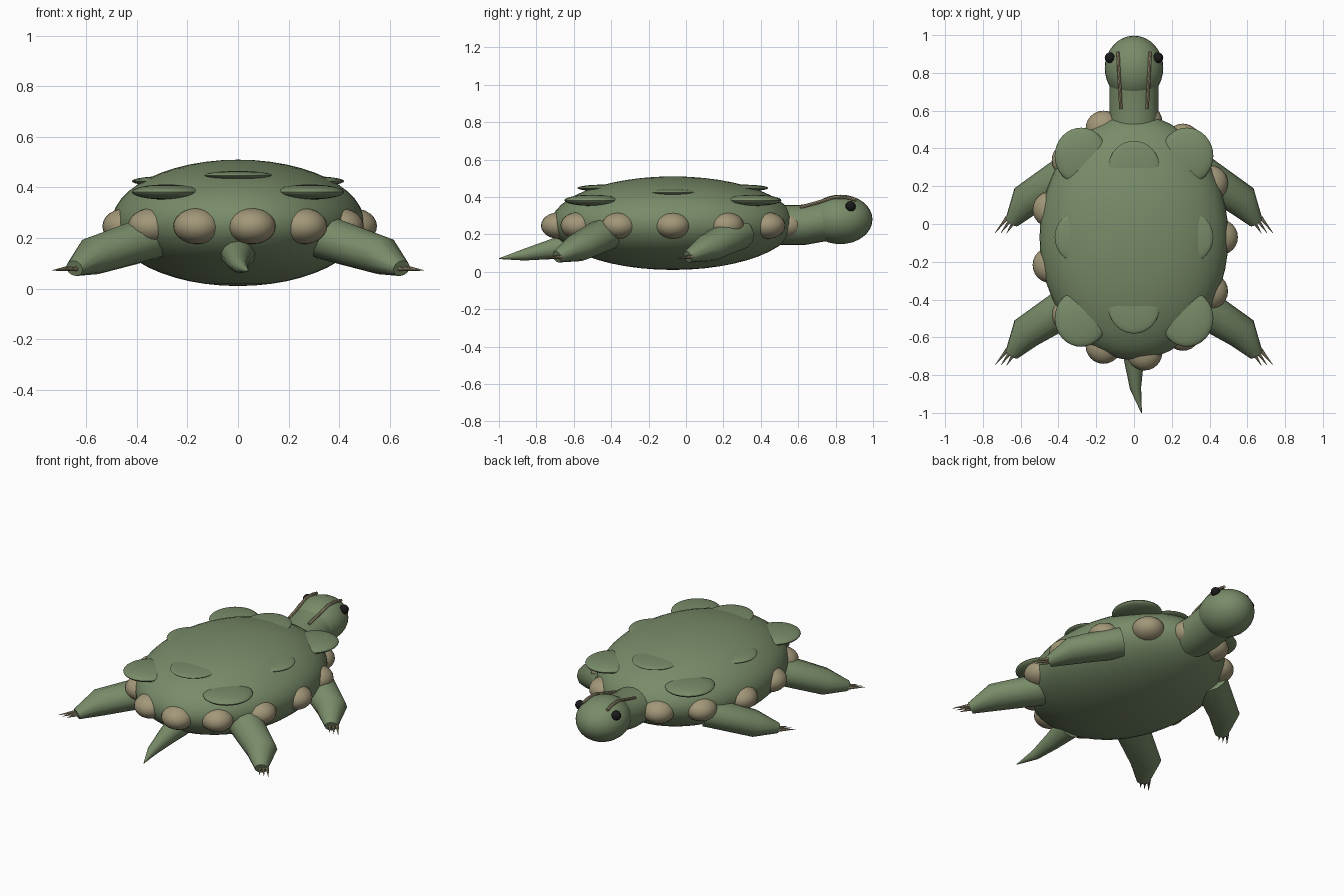
import bpy, bmesh, math
from mathutils import Vector

if "Cube" in bpy.data.objects:
    bpy.data.objects.remove(bpy.data.objects["Cube"])


def material(name, rgb):
    m = bpy.data.materials.new(name)
    m.diffuse_color = (*rgb, 1)
    m.use_nodes = True
    m.node_tree.nodes["Principled BSDF"].inputs["Base Color"].default_value = m.diffuse_color
    return m


GREEN = material("moss green", (0.19, 0.26, 0.14))
TAN = material("tan", (0.36, 0.31, 0.19))
BLACK = material("black", (0.01, 0.01, 0.01))


def finish(name, bm, mat, angle=40):
    bmesh.ops.recalc_face_normals(bm, faces=bm.faces)
    me = bpy.data.meshes.new(name)
    bm.to_mesh(me)
    bm.free()
    me.materials.append(mat)
    ob = bpy.data.objects.new(name, me)
    bpy.context.collection.objects.link(ob)
    bpy.ops.object.select_all(action='DESELECT')
    ob.select_set(True)
    bpy.context.view_layer.objects.active = ob
    bpy.ops.object.shade_smooth_by_angle(angle=math.radians(angle))
    return ob


def ellipsoid(name, centre, radii, mat, seg=32, rings=16):
    bm = bmesh.new()
    bmesh.ops.create_uvsphere(bm, u_segments=seg, v_segments=rings, radius=1)
    for v in bm.verts:
        v.co = Vector(a * r + c for a, r, c in zip(v.co, radii, centre))
    return finish(name, bm, mat)


def tube(name, points, radii, mat, sides=16, flat=1.0, angle=30):
    """Round loft along a path, flat squashes it vertically."""
    pts = [Vector(p) for p in points]
    bm = bmesh.new()
    rings = []
    for i, p in enumerate(pts):
        d = Vector()
        if i:
            d += (p - pts[i - 1]).normalized()
        if i < len(pts) - 1:
            d += (pts[i + 1] - p).normalized()
        side = d.cross(Vector((0, 0, 1))).normalized()
        up = side.cross(d).normalized()
        ring = []
        for k in range(sides):
            a = math.tau * k / sides
            ring.append(bm.verts.new(p + radii[i] * (side * math.cos(a) + up * math.sin(a) * flat)))
        rings.append(ring)
    for a, b in zip(rings, rings[1:]):
        for k in range(sides):
            n = (k + 1) % sides
            bm.faces.new((a[k], a[n], b[n], b[k]))
    bm.faces.new(rings[0])
    bm.faces.new(rings[-1])
    return finish(name, bm, mat, angle)


MID = -0.07  # centre of the shell along y

# Shell and belly
ellipsoid("shell", (0, MID, 0.26), (0.5, 0.65, 0.25), GREEN, 48, 24)

# Raised plates on the shell
for s in (-1, 1):
    ellipsoid("end_plate", (0, MID + s * 0.37, 0.448), (0.135, 0.14, 0.018), GREEN)
    ellipsoid("side_plate", (s * 0.28, MID, 0.425), (0.14, 0.14, 0.02), GREEN)
    for t in (-1, 1):
        ellipsoid("corner_plate", (s * 0.28, MID + t * 0.43, 0.382), (0.14, 0.15, 0.03), GREEN)

# Rim bumps
for i in range(13):
    a = math.tau * i / 13
    ellipsoid("rim_bump", (0.455 * math.cos(a), MID + 0.615 * math.sin(a), 0.247),
              (0.095, 0.095, 0.071), TAN, 24, 12)

# Neck and head
tube("neck", [(0, 0.4, 0.25), (0, 0.62, 0.25), (0, 0.76, 0.275)],
     [0.13, 0.13, 0.13], GREEN, 24, 0.83)
ellipsoid("head", (0, 0.825, 0.28), (0.155, 0.172, 0.132), GREEN)

for s in (-1, 1):
    # Eyes and head stripes
    ellipsoid("eye", (s * 0.127, 0.88, 0.35), (0.028, 0.028, 0.028), BLACK, 16, 8)
    tube("head_stripe", [(s * 0.086, 0.91, 0.385), (s * 0.083, 0.86, 0.397), (s * 0.08, 0.79, 0.398),
                         (s * 0.074, 0.7, 0.37), (s * 0.07, 0.61, 0.345)],
         [0.009] * 5, TAN, 8)
    # Legs and claws
    for y, kind in ((0, "rear"), (0.7, "front")):
        tube(kind + "_leg", [(s * 0.335, y - 0.425, 0.205), (s * 0.57, y - 0.575, 0.13),
                             (s * 0.647, y - 0.69, 0.08)],
             [0.105, 0.09, 0.038], GREEN, 12, 0.85, 35)
        for k in (-1, 0, 1):
            tube(kind + "_claw", [(s * (0.652 + k * 0.018), y - 0.675 + k * 0.01, 0.08),
                                  (s * (0.705 + k * 0.03), y - 0.748 + k * 0.002, 0.072)],
                 [0.011, 0.001], TAN, 8)

# Tail
tube("tail", [(0, -0.58, 0.15), (0, -0.72, 0.12), (0.008, -0.87, 0.09), (0.04, -1.0, 0.07)],
     [0.075, 0.053, 0.03, 0.002], GREEN, 12)
